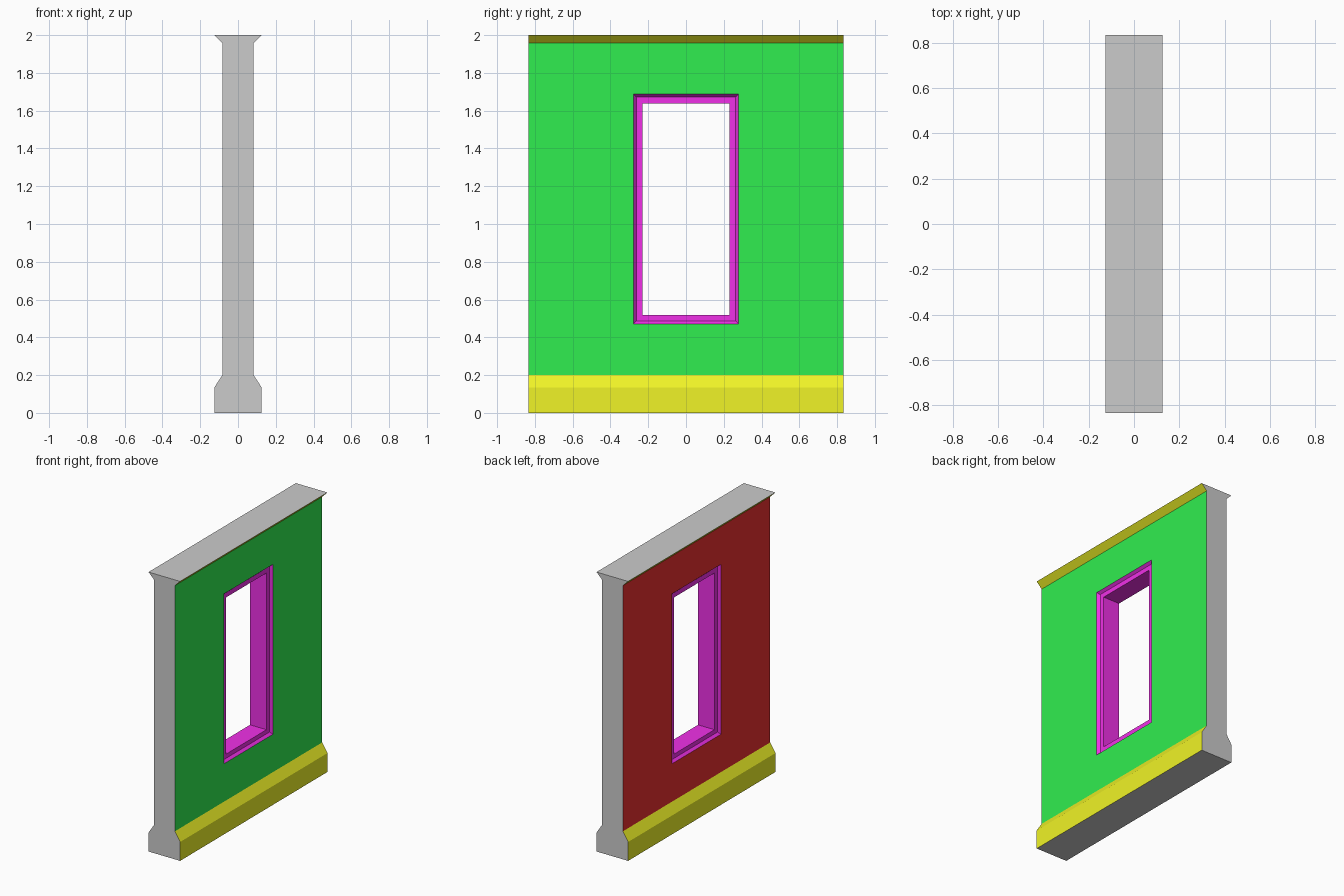
import bpy, bmesh
from mathutils import Vector

if "Cube" in bpy.data.objects:
    bpy.data.objects.remove(bpy.data.objects["Cube"])

HALF_LEN = 0.833
FACE_X = 0.083          # wall face
TRIM_X = 0.125          # plinth and cornice reach
Z_PLINTH, Z_FACE, Z_CORNICE, Z_TOP = 0.135, 0.2, 1.958, 2.0

PARTS = [("wall_core", None),
         ("plinth_and_cornice", (0.87, 0.9, 0.02, 1)),
         ("right_wall_panel", (0.03, 0.85, 0.08, 1)),
         ("left_wall_panel", (0.85, 0.03, 0.03, 1)),
         ("window_frame", (0.87, 0.03, 0.8, 1))]
CORE, TRIM, RIGHT, LEFT, FRAME = range(5)

bm = bmesh.new()


def face(points, part):
    f = bm.faces.new([bm.verts.new(p) for p in points])
    f.material_index = part


def rect(x, half_y, z0, z1):
    return [Vector((x, -half_y, z0)), Vector((x, half_y, z0)),
            Vector((x, half_y, z1)), Vector((x, -half_y, z1))]


def bridge(a, b, part):
    for i in range(4):
        j = (i + 1) % 4
        face([a[i], a[j], b[j], b[i]], part)


# Both wall faces: trims, panel around the opening, recessed window frame
for s, panel in ((1, RIGHT), (-1, LEFT)):
    edge = [(TRIM_X, 0), (TRIM_X, Z_PLINTH), (FACE_X, Z_FACE),
            (FACE_X, Z_CORNICE), (TRIM_X, Z_TOP)]
    for i in (0, 1, 3):
        (xa, za), (xb, zb) = edge[i], edge[i + 1]
        face([(s * xa, -HALF_LEN, za), (s * xa, HALF_LEN, za),
              (s * xb, HALF_LEN, zb), (s * xb, -HALF_LEN, zb)], TRIM)
    wall = rect(s * FACE_X, HALF_LEN, Z_FACE, Z_CORNICE)
    outer = rect(s * FACE_X, 0.278, 0.471, 1.687)
    step = rect(s * (FACE_X - 0.018), 0.263, 0.487, 1.672)
    inner = rect(s * (FACE_X - 0.018), 0.229, 0.517, 1.638)
    bridge(wall, outer, panel)
    bridge(outer, step, FRAME)
    bridge(step, inner, FRAME)
    # Half of the opening's lining
    bridge(inner, rect(0, 0.229, 0.517, 1.638), FRAME)

# Wall ends, top and underside
profile = edge + [(-x, z) for x, z in reversed(edge)]
for y in (-HALF_LEN, HALF_LEN):
    face([(x, y, z) for x, z in profile], CORE)
for z in (0, Z_TOP):
    face([(-TRIM_X, -HALF_LEN, z), (TRIM_X, -HALF_LEN, z),
          (TRIM_X, HALF_LEN, z), (-TRIM_X, HALF_LEN, z)], CORE)

bmesh.ops.remove_doubles(bm, verts=bm.verts, dist=1e-5)
bmesh.ops.dissolve_limit(bm, angle_limit=0.01, verts=bm.verts,
                         edges=[e for e in bm.edges
                                if all(abs(v.co.x) < 1e-5 for v in e.verts)])
bmesh.ops.recalc_face_normals(bm, faces=bm.faces)

# Split the closed shell into one named object per part
for index, (name, color) in enumerate(PARTS):
    part = bm.copy()
    bmesh.ops.delete(part, context='FACES',
                     geom=[f for f in part.faces if f.material_index != index])
    for f in part.faces:
        f.material_index = 0
    mesh = bpy.data.meshes.new(name)
    part.to_mesh(mesh)
    part.free()
    if color:
        mat = bpy.data.materials.new(name + "_paint")
        mat.diffuse_color = color
        mat.use_nodes = True
        mat.node_tree.nodes["Principled BSDF"].inputs["Base Color"].default_value = mat.diffuse_color
        mesh.materials.append(mat)
    bpy.context.collection.objects.link(bpy.data.objects.new(name, mesh))
bm.free()
